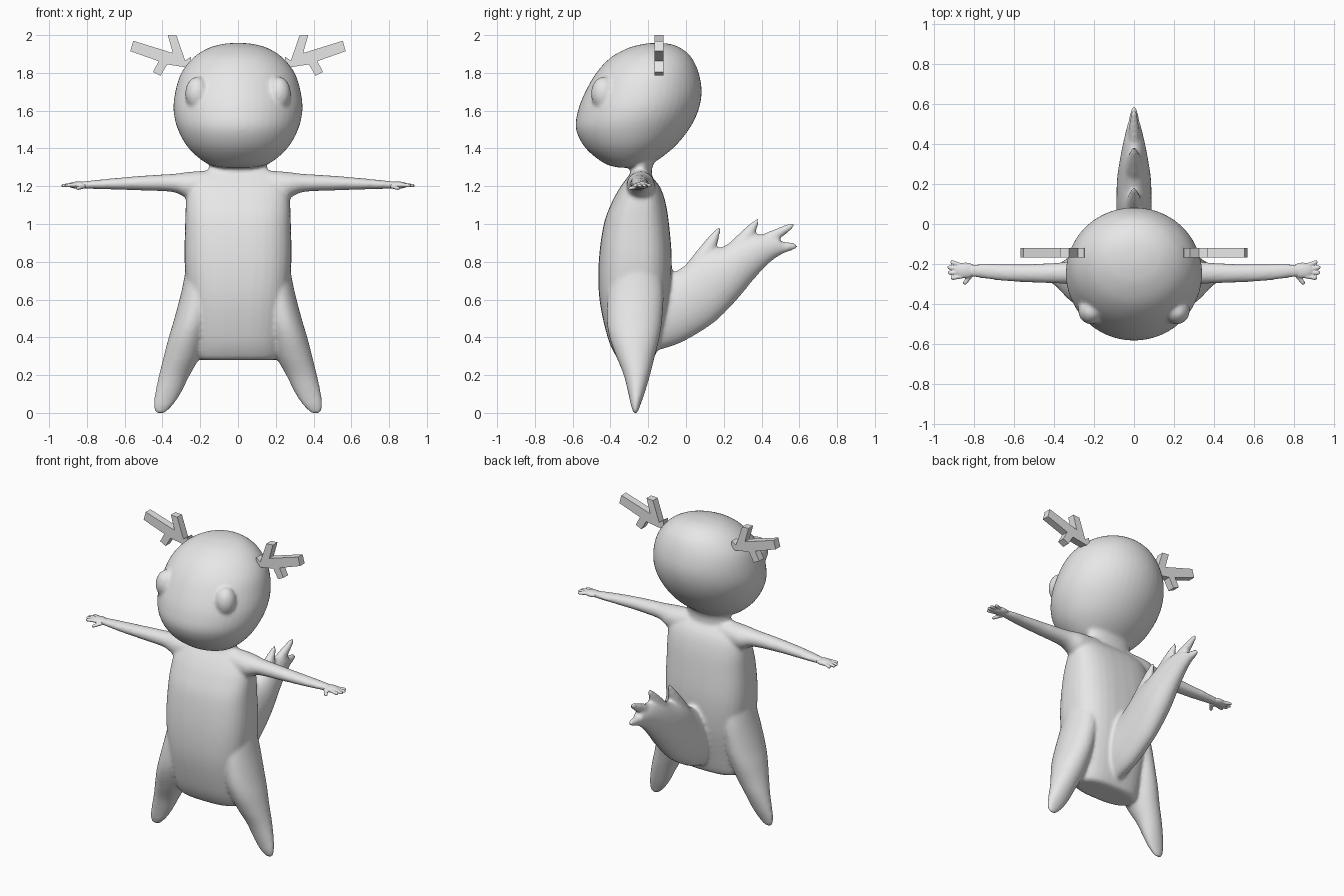
import bpy, bmesh, math
from mathutils import Vector

grey = bpy.data.materials.new("light_grey")
grey.diffuse_color = (0.8, 0.8, 0.8, 1)


def finish(bm, name):
    bmesh.ops.recalc_face_normals(bm, faces=bm.faces)
    me = bpy.data.meshes.new(name)
    bm.to_mesh(me)
    bm.free()
    me.materials.append(grey)
    ob = bpy.data.objects.new(name, me)
    bpy.context.collection.objects.link(ob)
    return ob


def blend(ob, voxel, rounds):
    """Fuse overlapping parts into one smooth skin."""
    m = ob.modifiers.new("fuse", 'REMESH')
    m.mode = 'VOXEL'
    m.voxel_size = voxel
    m.use_smooth_shade = True
    m = ob.modifiers.new("soften", 'SMOOTH')
    m.factor = 0.5
    m.iterations = rounds


def loft(bm, secs, power=2.0, n=32, steps=5):
    """Loft (centre, u, v) super-ellipses, spline-interpolated between sections."""
    flat = [[c for vec in s for c in vec] for s in secs]
    rows = []
    for i in range(len(flat) - 1):
        p0, p1 = flat[max(i - 1, 0)], flat[i]
        p2, p3 = flat[i + 1], flat[min(i + 2, len(flat) - 1)]
        for k in range(steps):
            t = k / steps
            rows.append([b + 0.5 * t * (c - a + t * (2*a - 5*b + 4*c - d + t * (3*(b - c) + d - a)))
                         for a, b, c, d in zip(p0, p1, p2, p3)])
    rows.append(flat[-1])
    rings = []
    for r in rows:
        o, u, v = Vector(r[:3]), Vector(r[3:6]), Vector(r[6:])
        ring = []
        for j in range(n):
            a = 2 * math.pi * j / n
            c, s = math.cos(a), math.sin(a)
            ring.append(bm.verts.new(o + u * math.copysign(abs(c) ** (2 / power), c)
                                     + v * math.copysign(abs(s) ** (2 / power), s)))
        rings.append(ring)
    for a, b in zip(rings, rings[1:]):
        for j in range(n):
            bm.faces.new((a[j], a[j - 1], b[j - 1], b[j]))
    bm.faces.new(rings[0])
    bm.faces.new(rings[-1])


def level(z, y0, y1, x0, x1):
    """Horizontal section filling the given x and y range."""
    return (((x0 + x1) / 2, (y0 + y1) / 2, z), ((x1 - x0) / 2, 0, 0), (0, (y1 - y0) / 2, 0))


def spike(bm, base, tip, r0, r1, side):
    """Tapered round-ended prong; side is the width ratio along the second axis."""
    base, tip = Vector(base), Vector(tip)
    d = (tip - base).normalized()
    w = Vector((1, 0, 0)) if abs(d.x) < 0.5 else Vector((0, 0, 1))
    q = d.cross(w).normalized()
    loft(bm, [(base.lerp(tip, t), w * r * side, q * r) for t, r in
              ((0, r0), (0.5, (r0 + r1) / 2), (0.88, r1), (1, r1 * 0.3))], n=16)


def ball(bm, centre, radii):
    new = bmesh.ops.create_uvsphere(bm, u_segments=24, v_segments=16, radius=1)['verts']
    for v in new:
        v.co = Vector(c + r * k for c, r, k in zip(centre, radii, v.co))


body = bmesh.new()

# torso
loft(body, [level(z, a, b, -w, w) for z, a, b, w in (
    (0.28, -0.34, -0.19, 0.19), (0.30, -0.37, -0.165, 0.215), (0.40, -0.415, -0.135, 0.235),
    (0.60, -0.458, -0.09, 0.265), (0.80, -0.462, -0.075, 0.283), (1.00, -0.435, -0.09, 0.28),
    (1.12, -0.39, -0.11, 0.275), (1.20, -0.345, -0.14, 0.26), (1.26, -0.30, -0.19, 0.21),
    (1.29, -0.28, -0.21, 0.15))], power=2.7)

# neck
loft(body, [level(1.2, -0.31, -0.17, -0.19, 0.19), level(1.29, -0.295, -0.18, -0.155, 0.155),
            level(1.36, -0.33, -0.15, -0.17, 0.17)])

# head
loft(body, [level(z, a, b, -w, w) for z, a, b, w in (
    (1.298, -0.35, -0.26, 0.07), (1.32, -0.43, -0.18, 0.165), (1.40, -0.53, -0.07, 0.26),
    (1.50, -0.582, 0.015, 0.318), (1.60, -0.572, 0.065, 0.341), (1.70, -0.533, 0.083, 0.332),
    (1.80, -0.475, 0.067, 0.30), (1.88, -0.40, 0.03, 0.237), (1.93, -0.31, -0.025, 0.16),
    (1.952, -0.23, -0.08, 0.085), (1.958, -0.18, -0.13, 0.03))], n=48)

for s in (1, -1):
    # eye bulge
    ball(body, (s * 0.215, -0.435, 1.69), (0.065, 0.068, 0.09))
    # leg
    loft(body, [level(z, a, b, s * x0, s * x1) for z, a, b, x0, x1 in (
        (0.80, -0.38, -0.14, 0.10, 0.27), (0.65, -0.41, -0.12, 0.12, 0.298),
        (0.50, -0.42, -0.125, 0.14, 0.337), (0.40, -0.405, -0.14, 0.165, 0.367),
        (0.30, -0.37, -0.165, 0.20, 0.393), (0.20, -0.33, -0.19, 0.255, 0.418),
        (0.10, -0.305, -0.22, 0.305, 0.44), (0.04, -0.292, -0.242, 0.345, 0.447),
        (0.005, -0.28, -0.255, 0.38, 0.438), (-0.004, -0.272, -0.263, 0.40, 0.42))])
    # arm
    loft(body, [((s * x, y, (z0 + z1) / 2), (0, h, 0), (0, 0, (z1 - z0) / 2)) for x, y, h, z0, z1 in (
        (0.12, -0.24, 0.07, 1.14, 1.285), (0.25, -0.24, 0.075, 1.13, 1.277),
        (0.34, -0.245, 0.056, 1.168, 1.266), (0.50, -0.247, 0.047, 1.177, 1.256),
        (0.65, -0.243, 0.043, 1.182, 1.243), (0.78, -0.235, 0.035, 1.186, 1.23),
        (0.85, -0.232, 0.028, 1.19, 1.222))])

# tail, given by lower and upper edge points (y, z) and half width
loft(body, [((0, (a + c) / 2, (b + d) / 2), (w, 0, 0), (0, (c - a) / 2, (d - b) / 2))
            for a, b, c, d, w in (
    (-0.20, 0.32, -0.17, 0.72, 0.08), (-0.10, 0.345, -0.08, 0.74, 0.088),
    (0.0, 0.385, -0.02, 0.77, 0.088), (0.15, 0.48, 0.07, 0.84, 0.088),
    (0.27, 0.60, 0.18, 0.875, 0.085), (0.37, 0.72, 0.28, 0.92, 0.07),
    (0.46, 0.81, 0.39, 0.945, 0.05), (0.53, 0.85, 0.48, 0.94, 0.03))], power=2.0)

# tail tufts
for base, tip, r in (((0.06, 0.76), (0.18, 0.985), 0.065), ((0.25, 0.83), (0.385, 1.03), 0.065),
                     ((0.40, 0.90), (0.575, 1.0), 0.04), ((0.46, 0.87), (0.59, 0.885), 0.04)):
    spike(body, (0, *base), (0, *tip), r, 0.017, 0.9)

blend(finish(body, "body"), 0.01, 8)

# hands
hands = bmesh.new()
for s in (1, -1):
    ball(hands, (s * 0.845, -0.232, 1.206), (0.055, 0.039, 0.019))
    for i, x in enumerate((0.92, 0.936, 0.934, 0.918)):
        spike(hands, (s * 0.86, -0.212 - 0.016 * i, 1.207),
              (s * x, -0.188 - 0.028 * i, 1.203), 0.013, 0.010, 0.85)
    spike(hands, (s * 0.815, -0.25, 1.2), (s * 0.853, -0.303, 1.187), 0.014, 0.010, 0.85)
blend(finish(hands, "hands"), 0.004, 3)

# antlers
outline = ((0.25, 1.885), (0.28, 1.865), (0.325, 1.997), (0.372, 2.0), (0.345, 1.905),
           (0.555, 1.97), (0.57, 1.915), (0.42, 1.862), (0.45, 1.805), (0.41, 1.785),
           (0.375, 1.845), (0.265, 1.828), (0.245, 1.835))
for s, side in ((1, "right"), (-1, "left")):
    bm = bmesh.new()
    f = bm.faces.new([bm.verts.new((s * x, -0.168, z)) for x, z in outline])
    top = bmesh.ops.extrude_face_region(bm, geom=[f])['geom']
    for v in top:
        if isinstance(v, bmesh.types.BMVert):
            v.co.y += 0.048
    finish(bm, side + "_antler")
